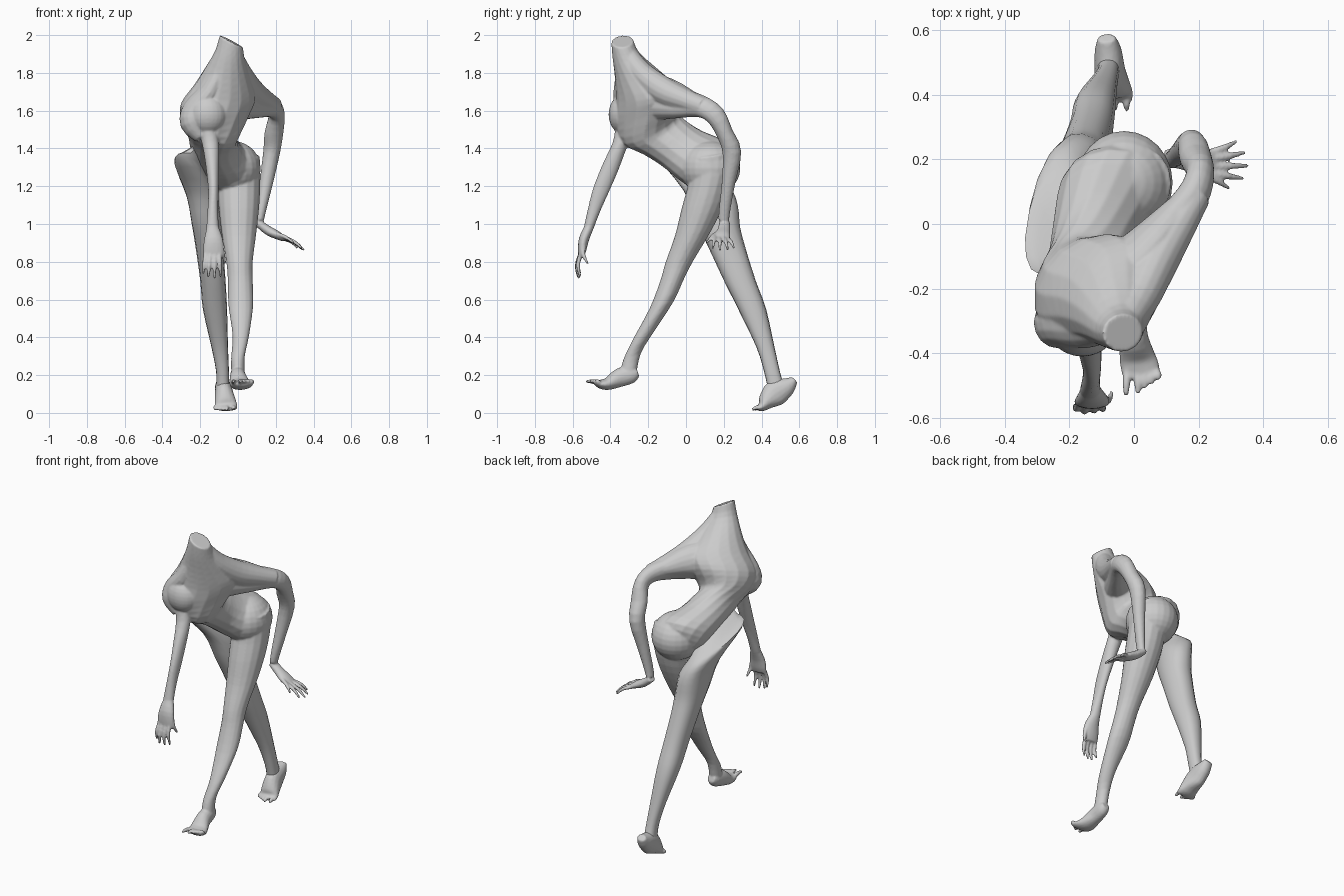
import bpy, bmesh
from math import sin, cos, pi, radians, copysign
from mathutils import Vector as V

N = 16

def spline(rows, k=3):
    """Catmull-Rom interpolation of every column."""
    out, n = [], len(rows)
    for i in range(n - 1):
        p, q, r, s = rows[max(i - 1, 0)], rows[i], rows[i + 1], rows[min(i + 2, n - 1)]
        for j in range(k):
            t = j / k
            out.append([.5 * (2 * b + (c - a) * t + (2 * a - 5 * b + 4 * c - d) * t * t
                        + (3 * b - a - 3 * c + d) * t ** 3) for a, b, c, d in zip(p, q, r, s)])
    return out + [list(rows[-1])]

def link(name, bm):
    bmesh.ops.recalc_face_normals(bm, faces=bm.faces)
    me = bpy.data.meshes.new(name)
    bm.to_mesh(me)
    bm.free()
    ob = bpy.data.objects.new(name, me)
    bpy.context.collection.objects.link(ob)
    return ob

def loft(name, rings, power=1):
    """Skin a list of (centre, side vector, depth vector) ellipses, capped at both ends."""
    bm = bmesh.new()
    sq = lambda v: copysign(abs(v) ** power, v)
    loops = [[bm.verts.new(c + a * sq(cos(2 * pi * i / N)) + b * sq(sin(2 * pi * i / N)))
              for i in range(N)] for c, a, b in rings]
    for lo, hi in zip(loops, loops[1:]):
        for i in range(N):
            j = (i + 1) % N
            bm.faces.new((lo[i], lo[j], hi[j], hi[i]))
    bm.faces.new(loops[0])
    bm.faces.new(loops[-1])
    return link(name, bm)

def stack(name, rows, power=1):
    """Rows: x, y, z, half width, half depth, yaw, pitch, roll (degrees)."""
    rings = []
    for x, y, z, w, d, yaw, pitch, roll in spline(rows):
        k, p, r = radians(yaw), radians(pitch), radians(roll)
        a = V((cos(k) * cos(r), sin(k) * cos(r), sin(r))) * w
        b = V((-sin(k) * cos(p), cos(k) * cos(p), sin(p))) * d
        rings.append((V((x, y, z)), a, b))
    return loft(name, rings, power)

def limb(name, rows, side):
    """Tube along a path; rows: x, y, z, half width along side, half thickness."""
    rows = spline(rows)
    pts = [V(r[:3]) for r in rows]
    rings = []
    for i, r in enumerate(rows):
        t = (pts[min(i + 1, len(pts) - 1)] - pts[max(i - 1, 0)]).normalized()
        a = V(side)
        a = (a - t * a.dot(t)).normalized()
        rings.append((pts[i], a * r[3], t.cross(a) * r[4]))
    return loft(name, rings)

def ball(name, loc, size):
    bm = bmesh.new()
    bmesh.ops.create_uvsphere(bm, u_segments=24, v_segments=14, radius=1)
    for v in bm.verts:
        v.co = V(loc) + V((v.co.x * size[0], v.co.y * size[1], v.co.z * size[2]))
    return link(name, bm)

def digits(name, roots, tips, r, bend):
    """Tapered fingers or toes running from root to tip."""
    out = []
    for a, b in zip(roots, tips):
        a, b = V(a), V(b)
        m = (a + b) / 2 + V(bend)
        side = (0, 1, 0) if abs((b - a).normalized().y) < 0.7 else (1, 0, 0)
        out.append(limb(name, [(*a, r, r), (*m, r * .95, r * .95), (*b, r * .55, r * .55)], side))
    return out

parts = []

# twisted torso with cut neck
parts.append(stack("torso", [
    (-0.03, 0.13, 1.17, .07, .06, 0, 20, 0),
    (-0.05, 0.13, 1.25, .14, .12, 0, 30, 0),
    (-0.07, 0.095, 1.33, .165, .165, 5, 35, 0),
    (-0.115, -0.02, 1.40, .14, .145, 10, 38, 0),
    (-0.135, -0.11, 1.455, .135, .15, 20, 35, 0),
    (-0.15, -0.19, 1.51, .155, .175, 32, 30, 0),
    (-0.12, -0.205, 1.61, .20, .17, 40, 24, 5),
    (-0.07, -0.215, 1.70, .185, .145, 40, 22, 0),
    (-0.055, -0.26, 1.79, .135, .112, 36, 20, -4),
    (-0.042, -0.317, 1.89, .085, .073, 30, 20, -12),
    (-0.035, -0.337, 1.967, .068, .06, 20, 15, -25)]))
parts += [
    ball("right_breast", (-0.16, -0.33, 1.58), (.10, .08, .105)),
    ball("buttocks", (-0.03, 0.128, 1.295), (.15, .16, .145))]

# right shoulder, rounded forward from the neck
parts.append(limb("right_shoulder", [
    (-0.09, -0.31, 1.82, .05, .06), (-0.15, -0.3, 1.70, .06, .085),
    (-0.22, -0.3, 1.60, .075, .08), (-0.235, -0.31, 1.53, .07, .075),
    (-0.19, -0.325, 1.46, .04, .04)], (1, 0, 0)))
# skin sloping straight from the neck out to the left shoulder
parts.append(limb("left_shoulder", [
    (-0.03, -0.31, 1.90, .05, .05), (0.01, -0.235, 1.795, .065, .065),
    (0.065, -0.12, 1.705, .07, .075), (0.135, 0.0, 1.655, .06, .06),
    (0.195, 0.09, 1.62, .045, .05)], (1, -.7, 0)))
# flat upper back between the shoulders
parts.append(limb("upper_back", [
    (-0.2, -0.24, 1.62, .08, .06), (-0.1, -0.17, 1.69, .10, .06),
    (0.02, -0.08, 1.69, .09, .06), (0.14, 0.04, 1.645, .05, .05)], (0, -.5, .8)))

# left arm, swung back
parts.append(limb("left_arm", [
    (-0.02, -0.15, 1.66, .10, .12), (0.09, -0.03, 1.64, .06, .085),
    (0.178, 0.08, 1.622, .05, .06), (0.205, 0.155, 1.575, .043, .054),
    (0.19, 0.205, 1.48, .05, .045), (0.178, 0.243, 1.38, .045, .05),
    (0.15, 0.225, 1.22, .036, .036), (0.125, 0.205, 1.08, .026, .031),
    (0.115, 0.2, 1.02, .022, .028)], (1, 0, .3)))
parts.append(limb("left_palm", [
    (0.10, 0.205, 1.01, .028, .02), (0.16, 0.2, .965, .035, .025),
    (0.21, 0.19, .94, .045, .022), (0.245, 0.19, .92, .043, .014)], (0, 1, 0)))
parts += digits("left_finger",
    [(.23, .22, .925), (.23, .2, .93), (.23, .178, .93), (.22, .157, .935), (.17, .17, .955)],
    [(.315, .255, .872), (.345, .222, .862), (.352, .18, .86), (.34, .14, .87), (.295, .11, .9)],
    .011, (0.01, 0, .008))

# right arm, hanging forward
parts.append(limb("right_arm", [
    (-0.2, -0.30, 1.58, .07, .07), (-0.165, -0.325, 1.51, .05, .05),
    (-0.145, -0.35, 1.42, .044, .04), (-0.135, -0.4, 1.30, .035, .045),
    (-0.13, -0.45, 1.18, .028, .043), (-0.133, -0.485, 1.08, .028, .034),
    (-0.135, -0.515, .98, .033, .026)], (1, 0, 0)))
parts.append(limb("right_palm", [
    (-0.135, -0.51, .99, .03, .025), (-0.13, -0.54, .92, .05, .027),
    (-0.13, -0.55, .86, .056, .022), (-0.132, -0.555, .825, .05, .014)], (1, 0, 0)))
parts += digits("right_finger",
    [(-.172, -.555, .84), (-.148, -.56, .84), (-.123, -.56, .84), (-.1, -.555, .85), (-.09, -.54, .89)],
    [(-.185, -.56, .735), (-.158, -.57, .715), (-.125, -.565, .71), (-.092, -.56, .72), (-.068, -.52, .79)],
    .0115, (0, -.014, 0))

# left leg, stepping forward
parts.append(stack("left_leg", [(x, y, z, w, d, 0, p, 0) for x, y, z, w, d, p in [
    (0.005, 0.125, 1.36, .11, .12, 10), (0.005, 0.13, 1.25, .114, .118, 10),
    (0.005, 0.092, 1.1, .108, .118, 10), (0.005, 0.037, .95, .092, .097, 8),
    (0.008, -0.035, .8, .07, .075, 5), (0.012, -0.075, .7, .066, .063, 5),
    (0.015, -0.13, .57, .066, .065, 15), (0.015, -0.225, .41, .044, .06, 20),
    (0.0, -0.285, .30, .036, .05, 20), (0.0, -0.305, .21, .036, .042, 0)]]))
parts.append(limb("left_foot", [
    (0.0, -.255, .215, .025, .022), (0.0, -.285, .205, .037, .046),
    (0.0, -.35, .187, .044, .05), (0.01, -.41, .155, .056, .034),
    (0.02, -.45, .152, .06, .025), (0.02, -.48, .16, .054, .014)], (1, 0, 0)))
parts += digits("left_toe",
    [(-.022, -.46, .158)] + [(.012 + .02 * i, -.46, .158) for i in range(4)],
    [(-.025, -.53, .166)] + [(.012 + .021 * i, -.523 + .014 * i, .168) for i in range(4)],
    .013, (0, 0, .004))

# right foot, pushing off behind
parts.append(limb("right_foot", [
    (-.085, .575, .175, .028, .02), (-.08, .535, .14, .042, .05),
    (-.075, .475, .105, .048, .07), (-.068, .43, .065, .056, .05),
    (-.063, .405, .035, .06, .028), (-.062, .38, .024, .058, .014)], (1, 0, 0)))
parts += digits("right_toe",
    [(-.025, .405, .025)] + [(-.058 - .02 * i, .405, .025) for i in range(4)],
    [(-.022, .35, .018)] + [(-.06 - .02 * i, .35 + .01 * i, .016) for i in range(4)],
    .013, (0, 0, .008))

# right leg kept separate: a stretched fold of skin joins its wide top to the hip
leg = stack("right_leg", [
    (-0.2, -0.07, 1.405, .06, .08, -12, -15, 25), (-0.235, -0.01, 1.335, .08, .15, -12, -22, 15),
    (-0.245, 0.04, 1.275, .078, .21, -12, -22, 0), (-0.188, 0.13, 1.14, .083, .15, -8, -15, 0),
    (-0.165, 0.17, 1.0, .08, .118, -5, -8, 0), (-0.152, 0.215, .88, .073, .098, 0, 0, 0),
    (-0.133, 0.285, .7, .067, .084, 0, 0, 0), (-0.122, 0.35, .55, .064, .074, 0, 0, 0),
    (-0.097, 0.42, .35, .044, .048, 0, 0, 0), (-0.082, 0.455, .22, .034, .042, 0, 0, 0),
    (-0.08, 0.475, .14, .034, .044, 0, 0, 0)], .85)

# fuse the skin into one body
bpy.ops.object.select_all(action='DESELECT')
for ob in parts:
    ob.select_set(True)
bpy.context.view_layer.objects.active = parts[0]
bpy.ops.object.join()
body = parts[0]
body.name = "body"
rm = body.modifiers.new("fuse", 'REMESH')
rm.mode, rm.voxel_size, rm.use_smooth_shade = 'VOXEL', 0.006, True
sm = body.modifiers.new("soften", 'SMOOTH')
sm.factor, sm.iterations = 0.5, 4

bpy.ops.object.select_all(action='DESELECT')
leg.select_set(True)
bpy.context.view_layer.objects.active = leg
bpy.ops.object.shade_smooth_by_angle(angle=radians(45))
